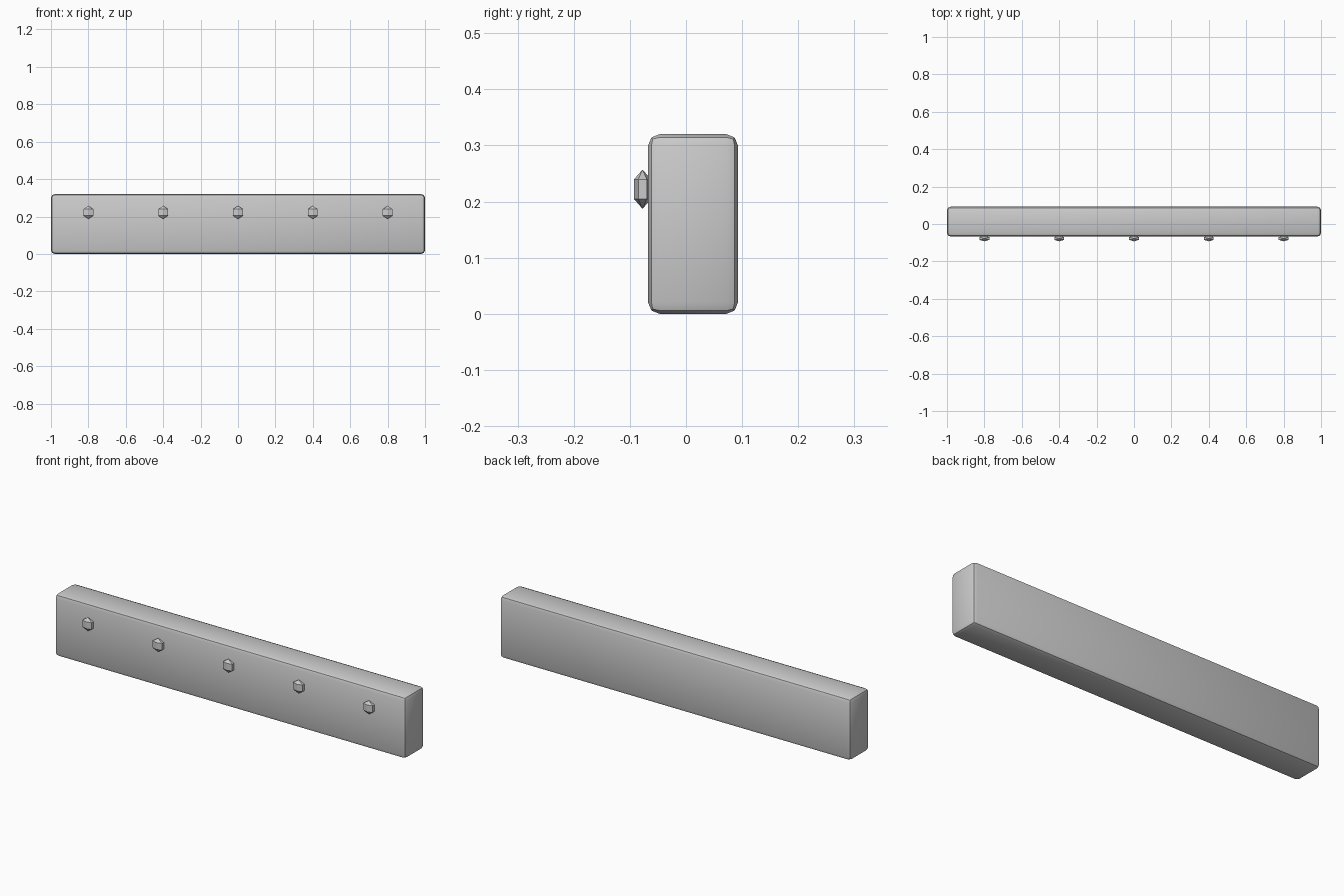
import bpy, bmesh, math
from mathutils import Matrix

if "Cube" in bpy.data.objects:
    bpy.data.objects.remove(bpy.data.objects["Cube"])


def new_object(name, bm):
    mesh = bpy.data.meshes.new(name)
    bm.to_mesh(mesh)
    bm.free()
    ob = bpy.data.objects.new(name, mesh)
    bpy.context.collection.objects.link(ob)
    return ob


# Long beam with softened edges
SHIFT = 0.0125
bm = bmesh.new()
bmesh.ops.create_cube(bm, size=1, matrix=Matrix.Translation((0, SHIFT, 0.16))
                      @ Matrix.Diagonal((2, 0.16, 0.32, 1)))
bmesh.ops.bevel(bm, geom=bm.edges[:], offset=0.02, segments=2,
                profile=0.5, affect='EDGES')
beam = new_object("beam", bm)
bpy.context.view_layer.objects.active = beam
beam.select_set(True)
bpy.ops.object.shade_smooth_by_angle(angle=math.radians(30))

# Row of flattened faceted studs on the front face
for i in range(5):
    bm = bmesh.new()
    bmesh.ops.create_uvsphere(bm, u_segments=6, v_segments=3, radius=0.035)
    bmesh.ops.scale(bm, vec=(1, 0.5, 1), verts=bm.verts[:])
    stud = new_object(f"stud_{i + 1}", bm)
    stud.location = (-0.8 + 0.4 * i, SHIFT - 0.09, 0.222)
